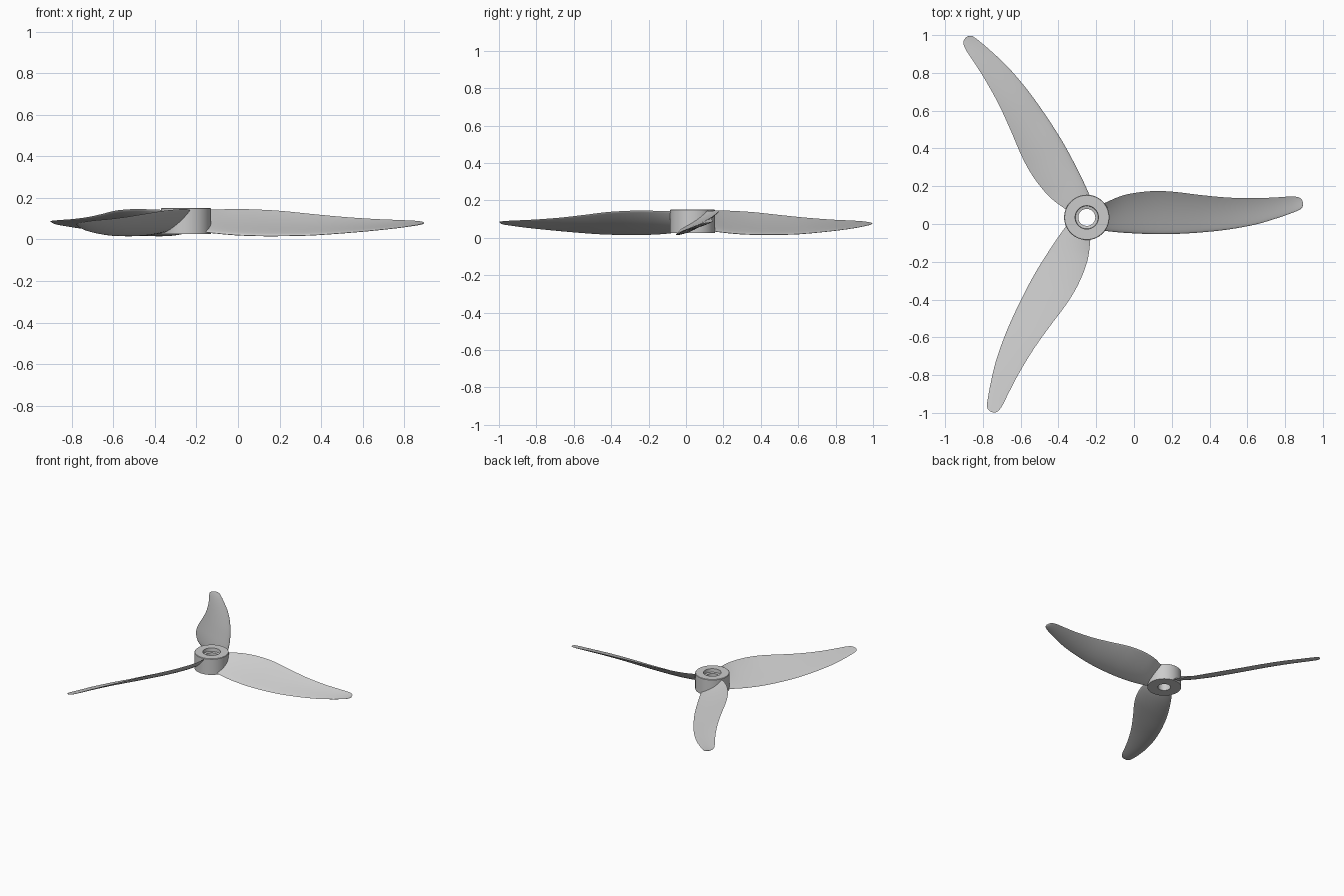
import bpy, bmesh, math
from mathutils import Matrix

if "Cube" in bpy.data.objects:
    bpy.data.objects.remove(bpy.data.objects["Cube"])

HUB = (-0.25, 0.035)

# blade outline: radius, leading y, trailing y, leading z, trailing z, thickness
STATIONS = [
    (0.080, -0.070, 0.070, 0.036, 0.141, 0.016),
    (0.177, -0.080, 0.112, 0.026, 0.144, 0.019),
    (0.260, -0.085, 0.131, 0.020, 0.145, 0.020),
    (0.360, -0.089, 0.140, 0.017, 0.142, 0.020),
    (0.460, -0.088, 0.136, 0.017, 0.136, 0.019),
    (0.600, -0.080, 0.119, 0.020, 0.122, 0.017),
    (0.750, -0.064, 0.105, 0.030, 0.108, 0.014),
    (0.900, -0.036, 0.102, 0.043, 0.098, 0.011),
    (1.020, 0.000, 0.107, 0.056, 0.093, 0.009),
    (1.090, 0.025, 0.111, 0.066, 0.090, 0.007),
    (1.125, 0.040, 0.105, 0.072, 0.087, 0.006),
    (1.140, 0.052, 0.092, 0.076, 0.084, 0.004),
    (1.145, 0.066, 0.076, 0.079, 0.081, 0.002),
]


def station(i, u):
    """Smooth Hermite blend between stations i and i + 1."""
    a, b = STATIONS[i], STATIONS[i + 1]
    h = b[0] - a[0]

    def slope(k, c):
        p, q = STATIONS[max(k - 1, 0)], STATIONS[min(k + 1, len(STATIONS) - 1)]
        return (q[c] - p[c]) / (q[0] - p[0])

    out = [a[0] + h * u]
    for c in range(1, 6):
        out.append((2*u**3 - 3*u**2 + 1) * a[c] + (u**3 - 2*u**2 + u) * h * slope(i, c)
                   + (3*u**2 - 2*u**3) * b[c] + (u**3 - u**2) * h * slope(i + 1, c))
    return out


def section(r, y0, y1, z0, z1, thick, n=14):
    """Airfoil loop with its belly facing down and its thick edge leading."""
    dy, dz = y1 - y0, z1 - z0
    chord = math.hypot(dy, dz)
    ny, nz = -dz / chord, dy / chord
    pts = []
    for k in range(2 * n):
        a = math.pi * k / n
        t = (1 - math.cos(a)) / 2
        side = 1 if k <= n else -1
        half = thick * 5 * (0.2969 * math.sqrt(t) - 0.126 * t - 0.3516 * t**2
                            + 0.2843 * t**3 - 0.0936 * t**4) + 0.001 * math.sin(math.pi * t)
        off = -0.05 * chord * 4 * t * (1 - t) + side * half
        pts.append((r, y0 + dy * t + ny * off, z0 + dz * t + nz * off))
    return pts


def skin(bm, rings, closed):
    loops = [[bm.verts.new(p) for p in ring] for ring in rings]
    m = len(loops[0])
    pairs = list(zip(loops, loops[1:])) + ([(loops[-1], loops[0])] if closed else [])
    for a, b in pairs:
        for k in range(m):
            bm.faces.new((a[k], a[(k + 1) % m], b[(k + 1) % m], b[k]))
    if not closed:
        bm.faces.new(loops[0])
        bm.faces.new(loops[-1])


def finish(bm, name, angle):
    bmesh.ops.recalc_face_normals(bm, faces=bm.faces)
    mesh = bpy.data.meshes.new(name)
    bm.to_mesh(mesh)
    bm.free()
    ob = bpy.data.objects.new(name, mesh)
    bpy.context.collection.objects.link(ob)
    bpy.ops.object.select_all(action='DESELECT')
    ob.select_set(True)
    bpy.context.view_layer.objects.active = ob
    bpy.ops.object.shade_smooth_by_angle(angle=math.radians(angle))
    return ob


# hub: turned ring with a stepped bore
profile = [(0.045, 0.027), (0.12, 0.027), (0.12, 0.148), (0.117, 0.151),
           (0.062, 0.151), (0.060, 0.125), (0.045, 0.122)]
bm = bmesh.new()
SEG = 64
skin(bm, [[(r * math.cos(2 * math.pi * s / SEG), r * math.sin(2 * math.pi * s / SEG), z)
           for r, z in profile] for s in range(SEG)], True)
finish(bm, "hub", 30).location = (*HUB, 0)

# three twisted blades
rings = [section(*station(i, s / 4)) for i in range(len(STATIONS) - 1) for s in range(4)]
rings.append(section(*STATIONS[-1]))
for b in range(3):
    bm = bmesh.new()
    skin(bm, rings, False)
    bm.transform(Matrix.Rotation(math.radians(120 * b), 4, 'Z'))
    finish(bm, f"blade_{b + 1}", 50).location = (*HUB, 0)
